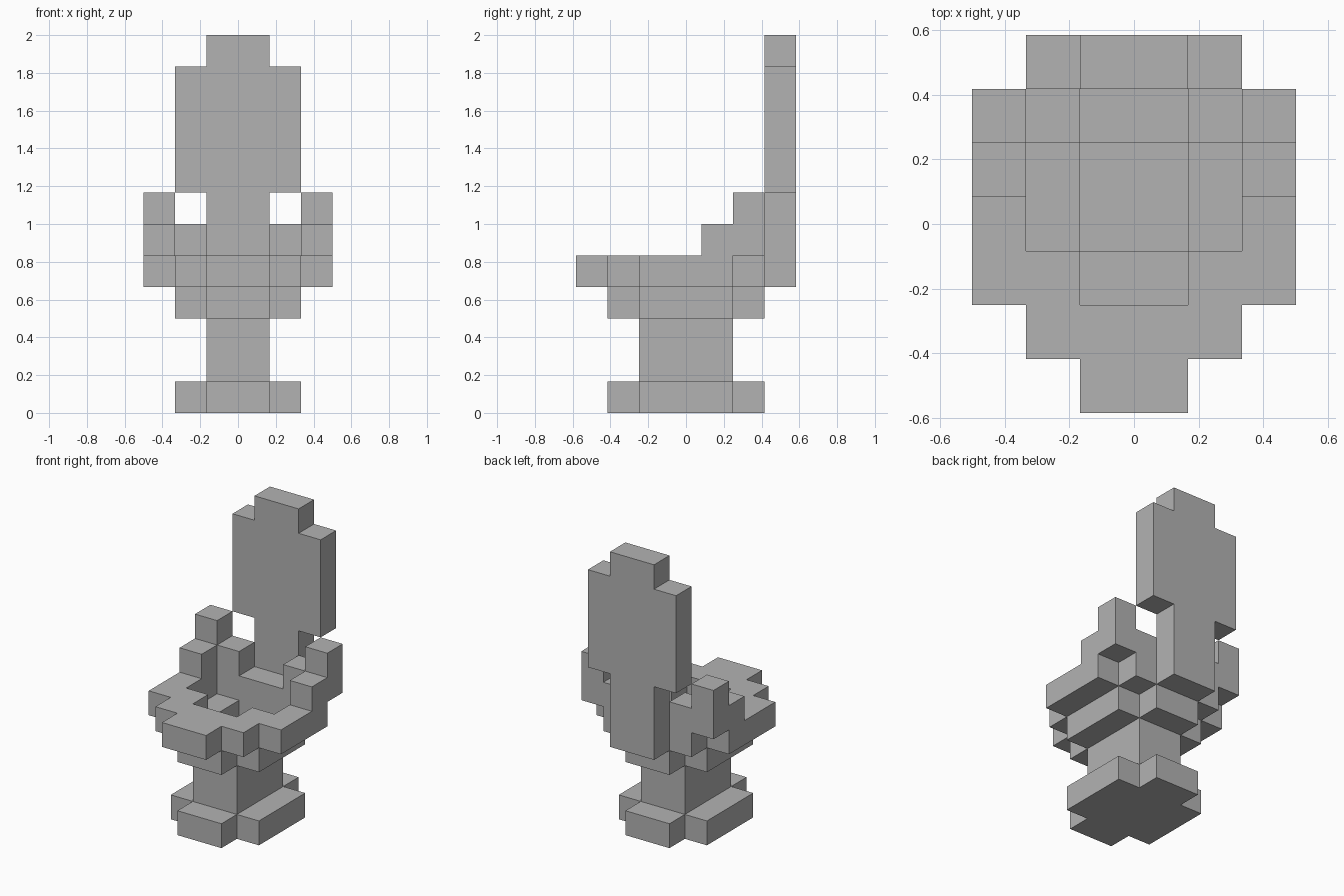
import bpy, bmesh
from mathutils import Vector

old = bpy.data.objects.get("Cube")
if old:
    bpy.data.objects.remove(old, do_unlink=True)

U = 1 / 6  # size of one block

grey = bpy.data.materials.new("light grey")
grey.use_nodes = True
colour = (0.45, 0.45, 0.45, 1)
grey.diffuse_color = colour
grey.node_tree.nodes["Principled BSDF"].inputs["Base Color"].default_value = colour


def cells(box):
    x0, x1, y0, y1, z0, z1 = box
    return {(x, y, z) for x in range(x0, x1) for y in range(y0, y1) for z in range(z0, z1)}


def part(name, boxes, holes=()):
    """Skin a union of boxes (in block units, y counted from the front) minus holes."""
    solid = set().union(*map(cells, boxes)).difference(*map(cells, holes))
    bm = bmesh.new()
    for c in solid:
        for axis in range(3):
            for side in (0, 1):
                n = list(c)
                n[axis] += 2 * side - 1
                if tuple(n) in solid:
                    continue
                a, b = (axis + 1) % 3, (axis + 2) % 3
                quad = []
                for da, db in ((0, 0), (1, 0), (1, 1), (0, 1)):
                    p = Vector(c)
                    p[axis] += side
                    p[a] += da
                    p[b] += db
                    quad.append(bm.verts.new((p - Vector((0, 3.5, 0))) * U))
                bm.faces.new(quad if side else quad[::-1])
    bmesh.ops.remove_doubles(bm, verts=bm.verts, dist=1e-4)
    # merge the flat block faces into large clean faces
    bmesh.ops.dissolve_limit(bm, angle_limit=0.01, verts=bm.verts, edges=bm.edges)
    mesh = bpy.data.meshes.new(name)
    bm.to_mesh(mesh)
    bm.free()
    mesh.materials.append(grey)
    obj = bpy.data.objects.new(name, mesh)
    bpy.context.collection.objects.link(obj)


# foot and column: boxes are x0, x1, y0, y1, z0, z1
part("base", [(-1, 1, 1, 6, 0, 1), (-2, 2, 2, 5, 0, 1)])
part("pedestal", [(-1, 1, 2, 5, 1, 3)])

# lower bowl with a well open to the top of the pedestal
part("bowl", [(-1, 1, 1, 6, 3, 4), (-2, 2, 2, 5, 3, 4)], [(-1, 1, 3, 5, 3, 4)])

# stepped rim around the opening
part("rim",
     [(-1, 1, 0, 1, 4, 5), (-2, 2, 1, 6, 4, 5), (-3, 3, 2, 5, 4, 5)],
     [(-1, 1, 2, 3, 4, 5), (-2, 2, 3, 5, 4, 5)])

# stepped side rests and the corner blocks beside the back support
for side, arm, corner in (("left", (2, 3), (1, 2)), ("right", (-3, -2), (-2, -1))):
    part(side + "_side_rest",
         [(*arm, 4, 6, 5, 6), (*arm, 5, 6, 6, 7), (*corner, 5, 6, 5, 6)])

# upright back panel on its narrow support
part("back_panel", [(-1, 1, 6, 7, 4, 12), (-2, 2, 6, 7, 7, 11)])
